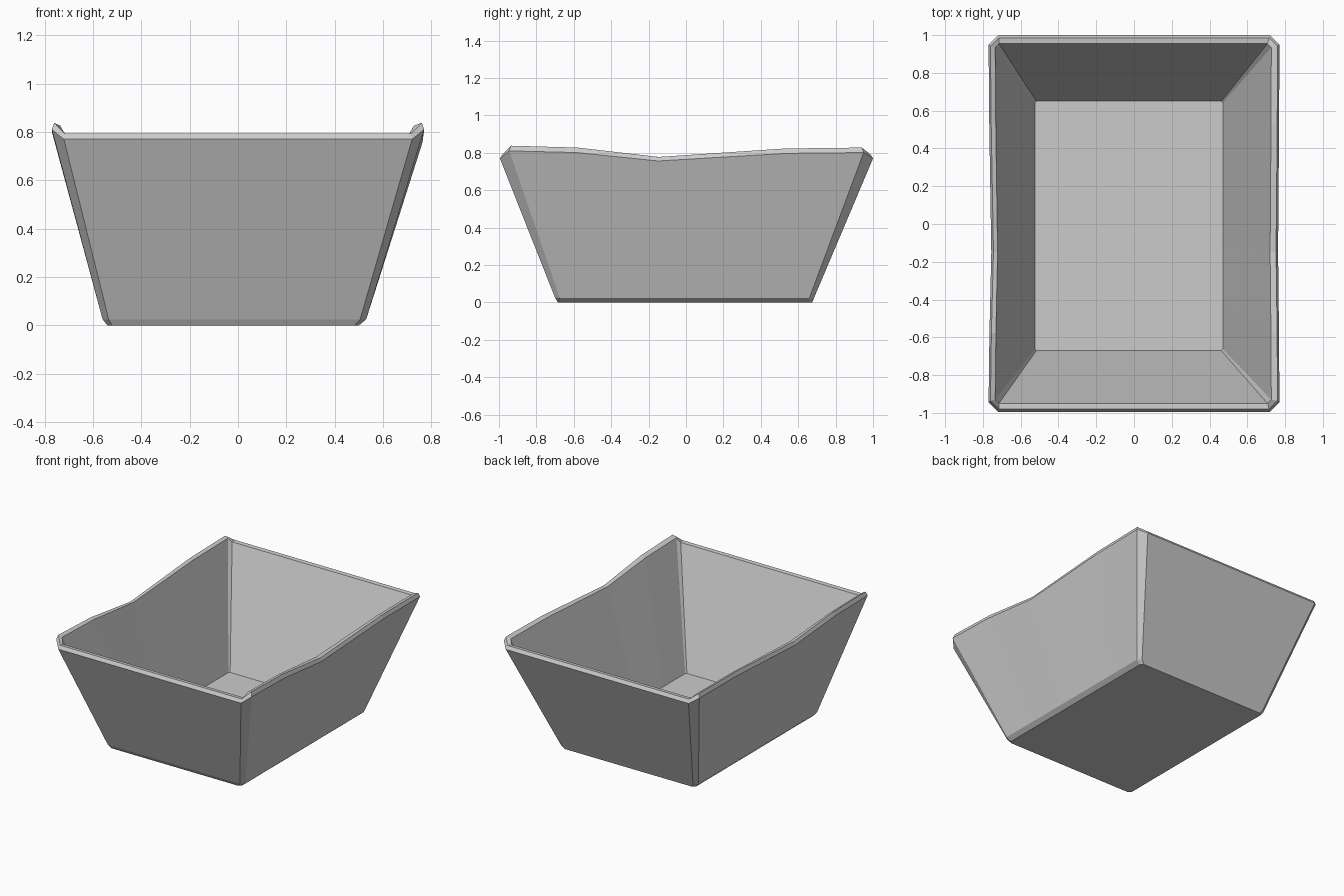
import bpy, bmesh

if "Cube" in bpy.data.objects:
    bpy.data.objects.remove(bpy.data.objects["Cube"])

# Rim height along the long sides, from front corner to back corner
SIDE_V = [0.0, 0.19, 0.42, 0.78, 1.0]
SIDE_RISE = [0.045, 0.035, -0.015, 0.03, 0.035]
SIDE_DENT = [0.0, 0.005, 0.016, 0.004, 0.0]


def ring(bm, x0, x1, y0, y1, c, z, wave=0.0):
    """Rectangular loop with clipped corners; wave scales the uneven rim."""
    def side(x, inward):
        pts = []
        for v, rise, dent in zip(SIDE_V, SIDE_RISE, SIDE_DENT):
            y = y0 + c + v * (y1 - y0 - 2 * c)
            pts.append((x + inward * dent * wave, y, z + rise * wave))
        return pts

    xm = (x0 + x1) / 2
    pts = [(x0 + c, y0, z), (xm, y0, z), (x1 - c, y0, z)]
    pts += side(x1, -0.5)
    pts += [(x1 - c, y1, z), (xm, y1, z), (x0 + c, y1, z)]
    pts += side(x0, 1)[::-1]
    return [bm.verts.new(p) for p in pts]


bm = bmesh.new()
loops = [
    # outside: base, base bevel, wall top, rim
    ring(bm, -0.54, 0.50, -0.685, 0.675, 0.02, 0.0),
    ring(bm, -0.56, 0.53, -0.70, 0.685, 0.025, 0.025),
    ring(bm, -0.77, 0.77, -0.995, 1.0, 0.05, 0.77, 0.9),
    ring(bm, -0.76, 0.76, -0.98, 0.985, 0.045, 0.793, 1.0),
    # inside: rim, floor
    ring(bm, -0.735, 0.727, -0.95, 0.955, 0.02, 0.79, 0.8),
    ring(bm, -0.525, 0.47, -0.67, 0.65, 0.008, 0.03),
]
n = len(loops[0])
for a, b in zip(loops, loops[1:]):
    for i in range(n):
        j = (i + 1) % n
        bm.faces.new((a[i], a[j], b[j], b[i]))
bm.faces.new(loops[0][::-1])
bm.faces.new(loops[-1])
bmesh.ops.recalc_face_normals(bm, faces=bm.faces)

# Open tapered tray
mesh = bpy.data.meshes.new("tapered_tray")
bm.to_mesh(mesh)
bm.free()
tray = bpy.data.objects.new("tapered_tray", mesh)
bpy.context.collection.objects.link(tray)
